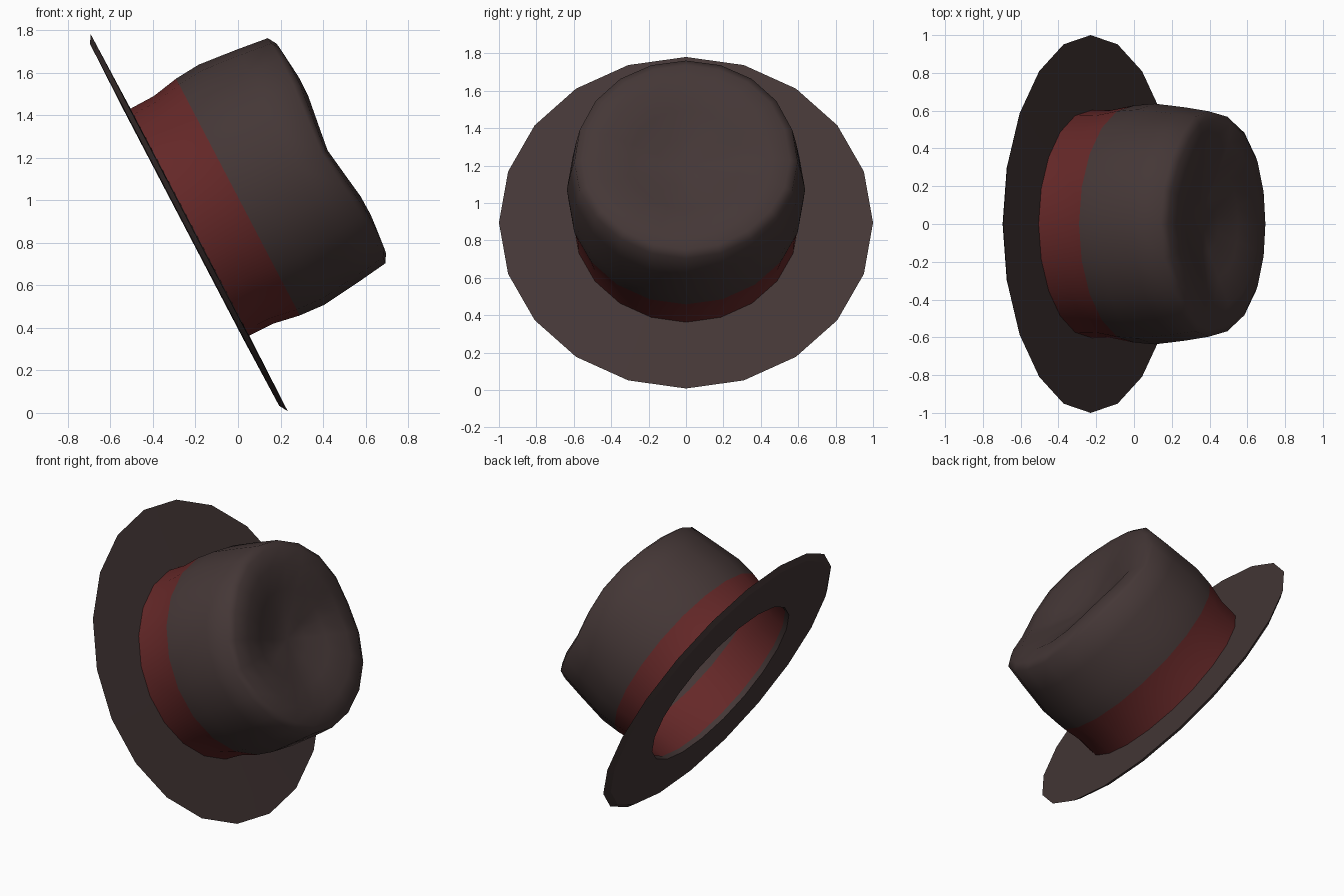
import bpy, bmesh, math
from mathutils import Matrix

if "Cube" in bpy.data.objects:
    bpy.data.objects.remove(bpy.data.objects["Cube"])

SEG = 20
# hat leans sideways: local z axis points to +x and up
PLACE = Matrix.Translation((-0.235, 0, 0.892)) @ Matrix.Rotation(math.radians(62.4), 4, 'Y')


def material(name, color):
    m = bpy.data.materials.new(name)
    m.diffuse_color = (*color, 1)
    m.use_nodes = True
    m.node_tree.nodes["Principled BSDF"].inputs["Base Color"].default_value = m.diffuse_color
    return m


FELT = material("dark_felt", (0.058, 0.038, 0.037))
RED = material("red_ribbon", (0.13, 0.021, 0.021))


def lathe(name, profile, mat, closed=False, cap=None, angle=40):
    """Revolve (radius, height, side dip) points around local z."""
    bm = bmesh.new()
    rings = []
    for r, h, dip in profile:
        ring = []
        for i in range(SEG):
            a = 2 * math.pi * i / SEG
            c = math.cos(a)
            drop = dip * (math.exp(-(c / 0.36) ** 2) - 0.35 * math.sin(2 * a) ** 2)
            ring.append(bm.verts.new((r * c, r * math.sin(a), h - drop)))
        rings.append(ring)
    pairs = list(zip(rings, rings[1:]))
    if closed:
        pairs.append((rings[-1], rings[0]))
    for lo, hi in pairs:
        for i in range(SEG):
            j = (i + 1) % SEG
            bm.faces.new((lo[i], lo[j], hi[j], hi[i]))
    if cap is not None:
        top = bm.verts.new((0, 0, cap))
        for i in range(SEG):
            bm.faces.new((rings[-1][i], rings[-1][(i + 1) % SEG], top))
    if closed:
        bmesh.ops.recalc_face_normals(bm, faces=bm.faces)
    me = bpy.data.meshes.new(name)
    bm.to_mesh(me)
    bm.free()
    me.materials.append(mat)
    ob = bpy.data.objects.new(name, me)
    bpy.context.collection.objects.link(ob)
    ob.matrix_world = PLACE
    bpy.ops.object.select_all(action='DESELECT')
    ob.select_set(True)
    bpy.context.view_layer.objects.active = ob
    bpy.ops.object.shade_smooth_by_angle(angle=math.radians(angle))
    return ob


# thin flat brim with a chamfered lower edge
lathe("brim", [(0.6, 0.01, 0), (1.0, 0.006, 0), (0.96, -0.018, 0), (0.6, -0.022, 0)],
      FELT, closed=True, angle=25)

# ribbon around the base of the crown
lathe("ribbon_band", [(0.602, -0.005, 0), (0.604, 0.135, 0), (0.628, 0.265, 0)], RED)

# crown with bulging wall, soft rim, pinched sides and dented top
lathe("crown", [(0.628, 0.265, 0), (0.637, 0.39, 0), (0.617, 0.58, 0.005),
                (0.597, 0.735, 0.025), (0.555, 0.76, 0.03), (0.45, 0.77, 0.03),
                (0.3, 0.73, 0.02), (0.15, 0.69, 0.01)], FELT, cap=0.675, angle=75)
